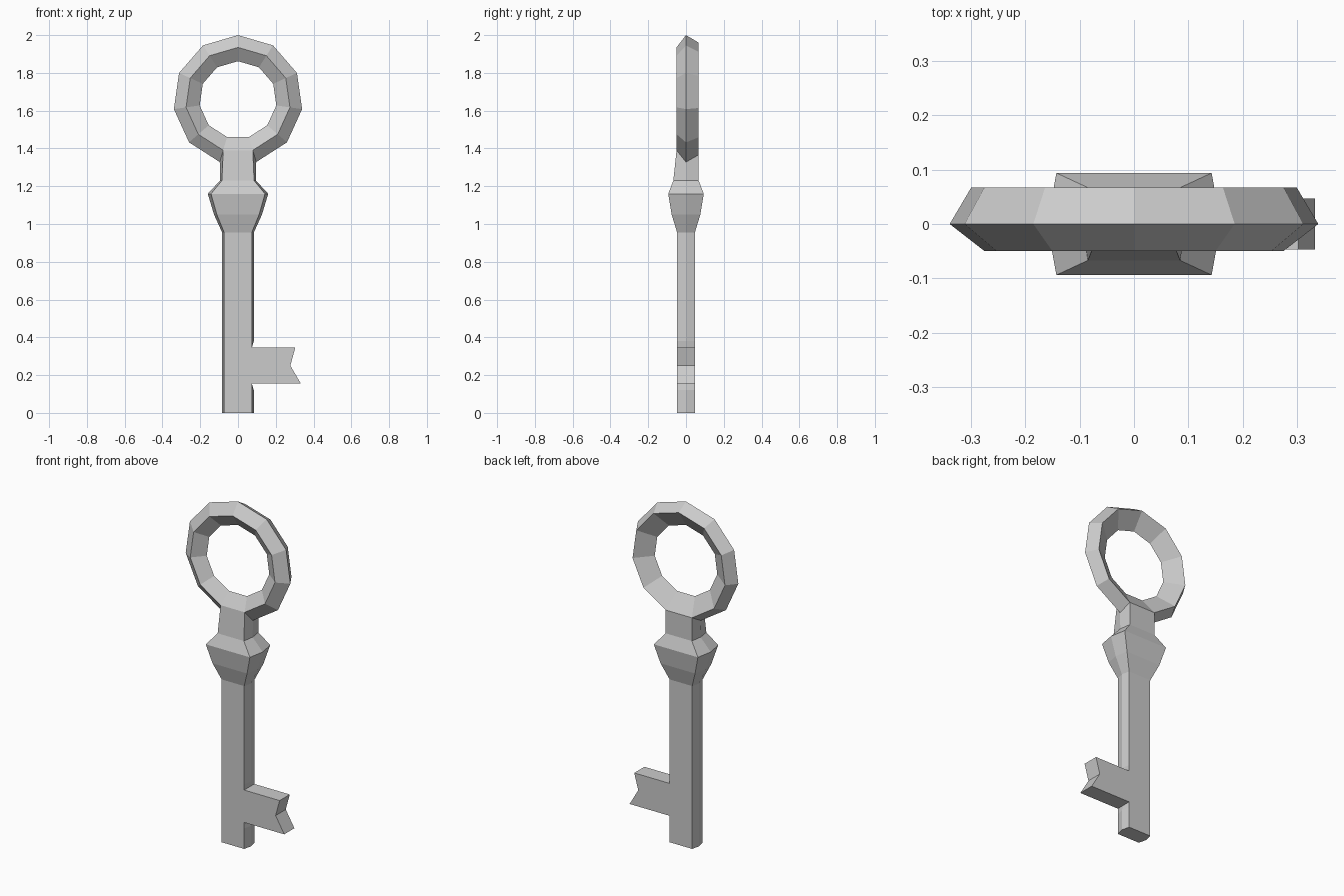
import bpy, bmesh
from math import sin, cos, tau

if "Cube" in bpy.data.objects:
    bpy.data.objects.remove(bpy.data.objects["Cube"])

SIDES, CENTRE_Z = 11, 1.657


def make_object(name, rings, closed=False, caps=(), skip=()):
    """Skin a list of vertex rings; skip holds (ring, edge) faces left open for a joint."""
    bm = bmesh.new()
    rows = [[bm.verts.new(p) for p in ring] for ring in rings]
    n = len(rows[0])
    for i in range(len(rows) if closed else len(rows) - 1):
        a, b = rows[i], rows[(i + 1) % len(rows)]
        for j in range(n):
            if (i, j) not in skip:
                k = (j + 1) % n
                bm.faces.new((a[j], a[k], b[k], b[j]))
    for i in caps:
        bm.faces.new(rows[i])
    bmesh.ops.recalc_face_normals(bm, faces=bm.faces)
    mesh = bpy.data.meshes.new(name)
    bm.to_mesh(mesh)
    bm.free()
    obj = bpy.data.objects.new(name, mesh)
    bpy.context.collection.objects.link(obj)
    return obj


# Bow: eleven-sided ring with a kite cross-section (front, outer ridge, back, inner)
kite = [(0.278, -0.05), (0.343, 0), (0.303, 0.067), (0.205, 0)]
bow = []
for k in range(SIDES):
    t = tau * k / SIDES
    bow.append([(r * sin(t), y, CENTRE_Z + r * cos(t)) for r, y in kite])
make_object("bow", bow, closed=True, skip={(5, 0), (5, 1)})


# Shank: flattened hexagon sections, with collar and neck
def hexagon(z, a, h, left, right):
    return [(-a, -h, z), (a, -h, z), (right, 0, z),
            (a, h, z), (-a, h, z), (-left, 0, z)]


sections = [  # z, face half width, half depth, left ridge, right ridge
    (0, 0.073, 0.047, 0.084, 0.084),
    (0.12, 0.073, 0.047, 0.084, 0.084),
    (0.155, 0.073, 0.047, 0.084, 0.073),
    (0.345, 0.073, 0.047, 0.084, 0.073),
    (0.38, 0.073, 0.047, 0.084, 0.084),
    (0.955, 0.073, 0.047, 0.084, 0.084),
    (1.05, 0.112, 0.076, 0.127, 0.127),
    (1.16, 0.143, 0.094, 0.16, 0.16),
    (1.23, 0.085, 0.067, 0.095, 0.095),
]
shank = [hexagon(*s) for s in sections]
# The neck ends exactly on the bottom segment of the bow
shank.append([bow[6][0], bow[5][0], bow[5][1], bow[5][2], bow[6][2], bow[6][1]])
make_object("shank", shank, caps=(0,), skip={(2, 1), (2, 2)})

# Bit: flat notched blade on the right of the shank
outline = [(0.073, 0.155), (0.333, 0.155), (0.277, 0.25), (0.303, 0.345), (0.073, 0.345)]
blade = [[(x, y, z) for x, z in outline] for y in (-0.047, 0.047)]
make_object("bit", blade, caps=(0, 1), skip={(0, 4)})
